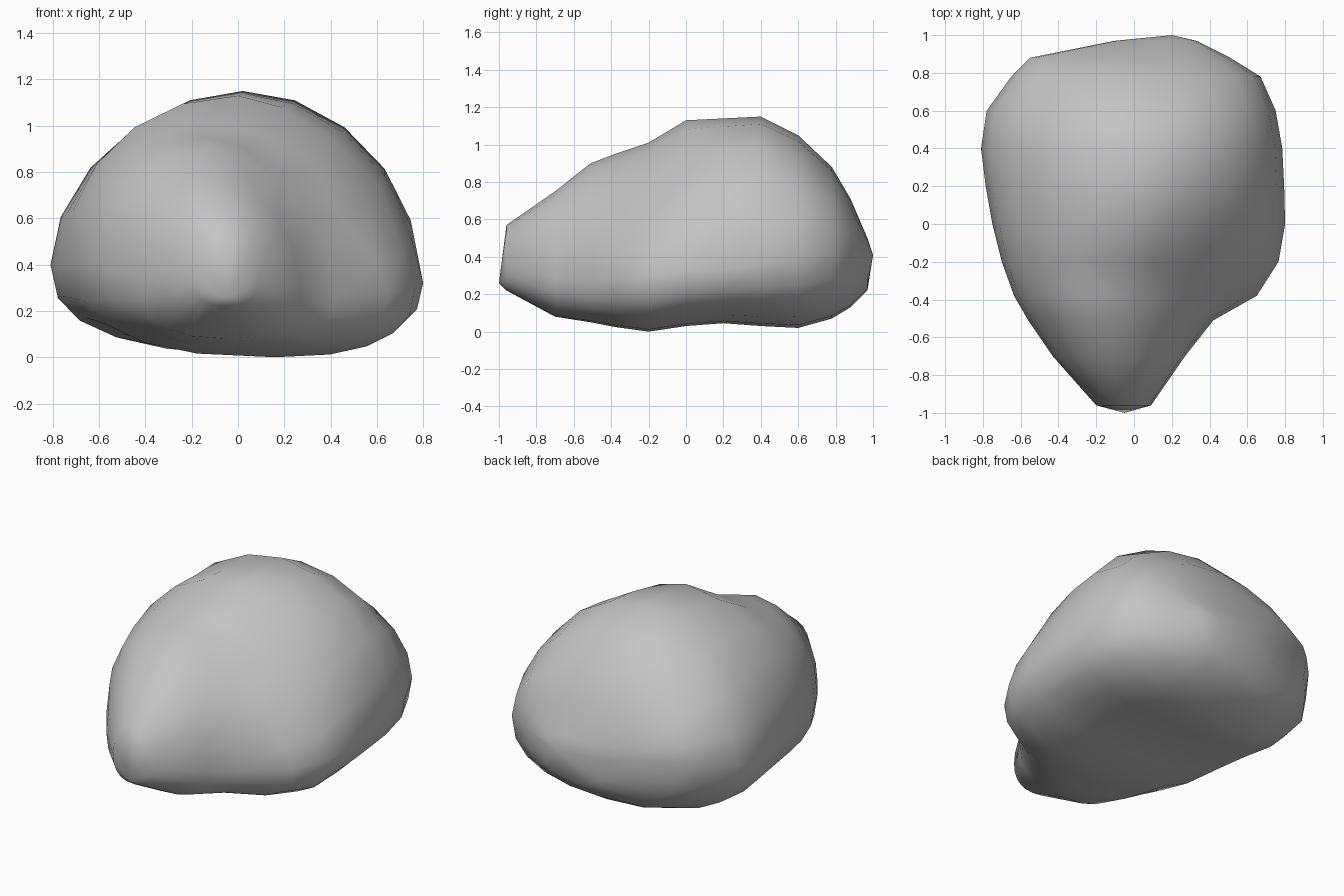
import bpy
import bmesh
from math import cos, sin, pi

cube = bpy.data.objects.get("Cube")
if cube:
    bpy.data.objects.remove(cube, do_unlink=True)

SEGMENTS = 20
LOWER_LEFT_POWER = 2.5
LOWER_RIGHT_POWER = 2.5

# Cross-sections from the narrow front to the broad back:
# y, left x, left z, top x, top z, right x, right z, bottom x, bottom z,
# upper left roundness, upper right roundness
SECTIONS = [
    (-.96, .09, .36, -.06, .57, -.2, .37, -.05, .22, 2.2, 2.2),
    (-.7, .27, .29, -.12, .75, -.43, .35, -.05, .08, 2, 2.1),
    (-.51, .42, .26, -.13, .9, -.56, .38, 0, .05, 1.75, 2.1),
    (-.38, .65, .28, -.12, .95, -.635, .4, .1, .025, 1.42, 2.15),
    (-.2, .765, .3, -.08, 1.01, -.7, .4, .16, 0, 1.5, 2.2),
    (0, .8, .32, 0, 1.13, -.75, .4, .12, .03, 1.6, 2.05),
    (.2, .795, .33, .02, 1.14, -.785, .4, .05, .045, 1.83, 1.9),
    (.4, .785, .36, .02, 1.15, -.81, .4, 0, .03, 1.92, 1.82),
    (.6, .75, .4, .02, 1.05, -.78, .42, 0, .02, 2, 1.82),
    (.78, .67, .42, 0, .88, -.65, .46, 0, .07, 2.05, 1.85),
    (.88, .51, .43, 0, .71, -.55, .49, 0, .13, 2.1, 1.9),
    (.97, .33, .42, .1, .5, -.1, .42, .1, .22, 2, 2),
]


def section_point(section, angle):
    """Point on a lopsided rounded cross-section."""
    (y, left_x, left_z, top_x, top_z, right_x, right_z, bottom_x, bottom_z,
     left_power, right_power) = section
    c, s = cos(angle), sin(angle)
    if c >= 0:
        side_x, side_z = left_x, left_z
        power = left_power if s >= 0 else LOWER_LEFT_POWER
    else:
        side_x, side_z = right_x, right_z
        power = right_power if s >= 0 else LOWER_RIGHT_POWER
    across = abs(c) ** (2 / power)
    rise = abs(s) ** (2 / power)
    end_x, end_z = (top_x, top_z) if s >= 0 else (bottom_x, bottom_z)
    x = end_x + (side_x - end_x) * across
    z = side_z + (end_z - side_z) * rise
    return x, y, z


def close_end(bm, ring, tip):
    """Fan the end ring to a single point."""
    apex = bm.verts.new(tip)
    for i, vert in enumerate(ring):
        bm.faces.new((vert, ring[(i + 1) % SEGMENTS], apex))


# Boulder body lofted through the sections
bm = bmesh.new()
rings = []
for section in SECTIONS:
    points = [section_point(section, 2 * pi * i / SEGMENTS) for i in range(SEGMENTS)]
    rings.append([bm.verts.new(p) for p in points])

for near, far in zip(rings, rings[1:]):
    for i in range(SEGMENTS):
        j = (i + 1) % SEGMENTS
        bm.faces.new((near[i], near[j], far[j], far[i]))

close_end(bm, rings[0], (-.05, -1, .26))
close_end(bm, rings[-1], (.2, 1, .41))
bmesh.ops.recalc_face_normals(bm, faces=bm.faces)
for face in bm.faces:
    face.smooth = True

mesh = bpy.data.meshes.new("boulder")
bm.to_mesh(mesh)
bm.free()

# Plain stone grey
stone = bpy.data.materials.new("stone_grey")
stone.use_nodes = True
colour = (.55, .55, .55, 1)
stone.diffuse_color = colour
stone.node_tree.nodes["Principled BSDF"].inputs["Base Color"].default_value = colour
mesh.materials.append(stone)

boulder = bpy.data.objects.new("boulder", mesh)
bpy.context.collection.objects.link(boulder)
